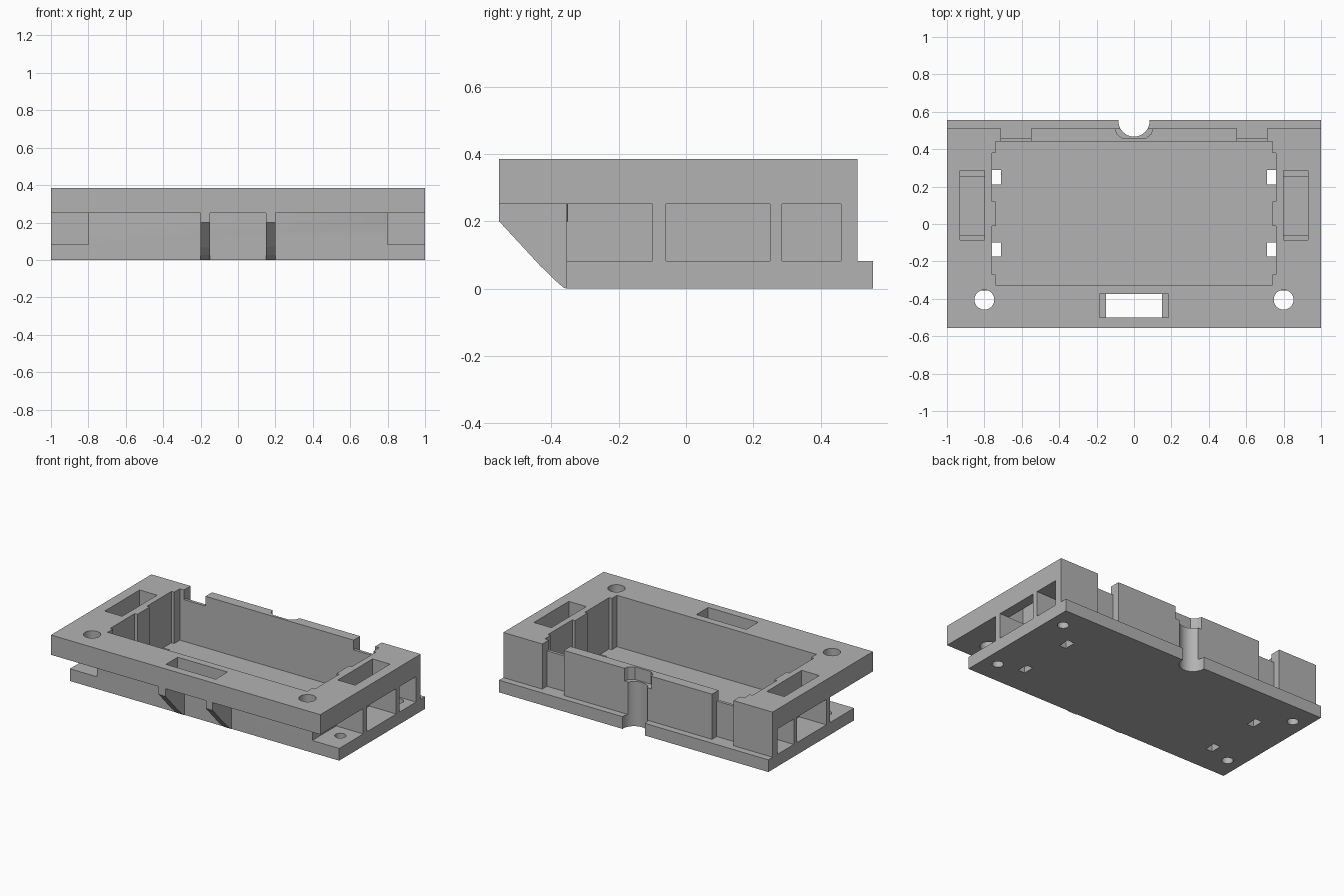
import bpy, bmesh, math

cube = bpy.data.objects.get("Cube")
if cube:
    bpy.data.objects.remove(cube, do_unlink=True)

grey = bpy.data.materials.new("plain grey")
grey.use_nodes = True
colour = (0.45, 0.45, 0.45, 1)
grey.diffuse_color = colour
grey.node_tree.nodes["Principled BSDF"].inputs["Base Color"].default_value = colour

TOP, SLAB, BASE, FLOOR = 0.385, 0.252, 0.082, 0.04
FRONT, BACK, CORE = -0.555, 0.555, -0.355


def make(name, bm):
    bmesh.ops.recalc_face_normals(bm, faces=bm.faces)
    mesh = bpy.data.meshes.new(name)
    bm.to_mesh(mesh)
    bm.free()
    mesh.materials.append(grey)
    ob = bpy.data.objects.new(name, mesh)
    bpy.context.collection.objects.link(ob)
    return ob


def prism(name, pts, lo, hi, axis):
    """Extrude a closed profile along x (points are y, z) or z (points are x, y)."""
    bm = bmesh.new()
    place = (lambda p, t: (t, *p)) if axis == "x" else (lambda p, t: (*p, t))
    face = bm.faces.new([bm.verts.new(place(p, lo)) for p in pts])
    top = bmesh.ops.extrude_face_region(bm, geom=[face])["geom"]
    step = place((0, 0), hi - lo)
    bmesh.ops.translate(bm, vec=step, verts=[v for v in top if isinstance(v, bmesh.types.BMVert)])
    return make(name, bm)


def circle(x, y, r, n=40):
    return [(x + r * math.cos(math.tau * i / n), y + r * math.sin(math.tau * i / n)) for i in range(n)]


def rect(x0, x1, y0, y1):
    return [(x0, y0), (x1, y0), (x1, y1), (x0, y1)]


# Main body from its side profile
body = prism("holder_body", [
    (FRONT, SLAB), (CORE, SLAB), (CORE, 0), (BACK, 0), (BACK, BASE),
    (0.51, BASE), (0.51, TOP), (FRONT, TOP)], -1, 1, "x")


def cut(pts, lo, hi):
    cutter = prism("cutter", pts, lo, hi, "z")
    mod = body.modifiers.new("cut", "BOOLEAN")
    mod.operation, mod.solver, mod.object = "DIFFERENCE", "EXACT", cutter
    bpy.context.view_layer.objects.active = body
    bpy.ops.object.modifier_apply(modifier=mod.name)
    bpy.data.objects.remove(cutter, do_unlink=True)


def cut_pair(pts, lo, hi):
    cut(pts, lo, hi)
    cut([(-x, y) for x, y in pts], lo, hi)


# Main tray cavity and front strap slot
cut(rect(-0.74, 0.74, -0.325, 0.44), FLOOR, 0.5)
cut(rect(-0.185, 0.185, -0.5, -0.375), 0.2, 0.5)

# Side pockets, the first one open to the front
for y0, y1 in ((-0.4, -0.10), (-0.06, 0.25), (0.285, 0.46)):
    cut_pair(rect(0.8, 1.1, y0, y1), BASE, SLAB)

# Slots in the top rim above the side pockets
cut_pair(rect(0.8, 0.93, -0.085, 0.285), SLAB - 0.001, 0.5)

# Wall recesses and small floor openings
for y0, y1, h0, h1 in ((0.12, 0.38, 0.21, 0.29), (-0.27, -0.01, -0.175, -0.10)):
    cut_pair(rect(0.7, 0.76, y0, y1), FLOOR, 0.5)
    cut_pair(rect(0.71, 0.76, h0, h1), -0.1, 0.1)

# Screw holes in the rim and the base
cut_pair(circle(0.8, -0.405, 0.053), 0.2, 0.5)
for y in (-0.2, 0.41):
    cut_pair(circle(0.9, y, 0.035, 24), -0.1, 0.15)

# Back wall notches: thinned outside, lowered on top
cut_pair(rect(0.55, 0.71, 0.46, 0.6), BASE, 0.5)
cut_pair(rect(0.55, 0.71, 0.42, 0.6), 0.32, 0.5)

# Cable groove with a wider upper pocket
cut(circle(0, 0.55, 0.083), -0.1, 0.5)
cut([(-0.105, 0.52), (-0.09, 0.48), (-0.06, 0.456),
     (0.06, 0.456), (0.09, 0.48), (0.105, 0.52)], 0.3, 0.5)

# Curved support ribs under the front overhang
for side, x in (("left", 0.15), ("right", -0.2)):
    prism(side + "_support_rib", [
        (CORE, SLAB), (FRONT, SLAB), (FRONT, 0.2), (-0.493, 0.133),
        (-0.433, 0.068), (-0.389, 0.025), (-0.365, 0.004), (CORE, 0)], x, x + 0.05, "x")

# Smooth round holes with sharp edges kept
bpy.ops.object.select_all(action="DESELECT")
body.select_set(True)
bpy.context.view_layer.objects.active = body
bpy.ops.object.shade_smooth_by_angle(angle=math.radians(30))
